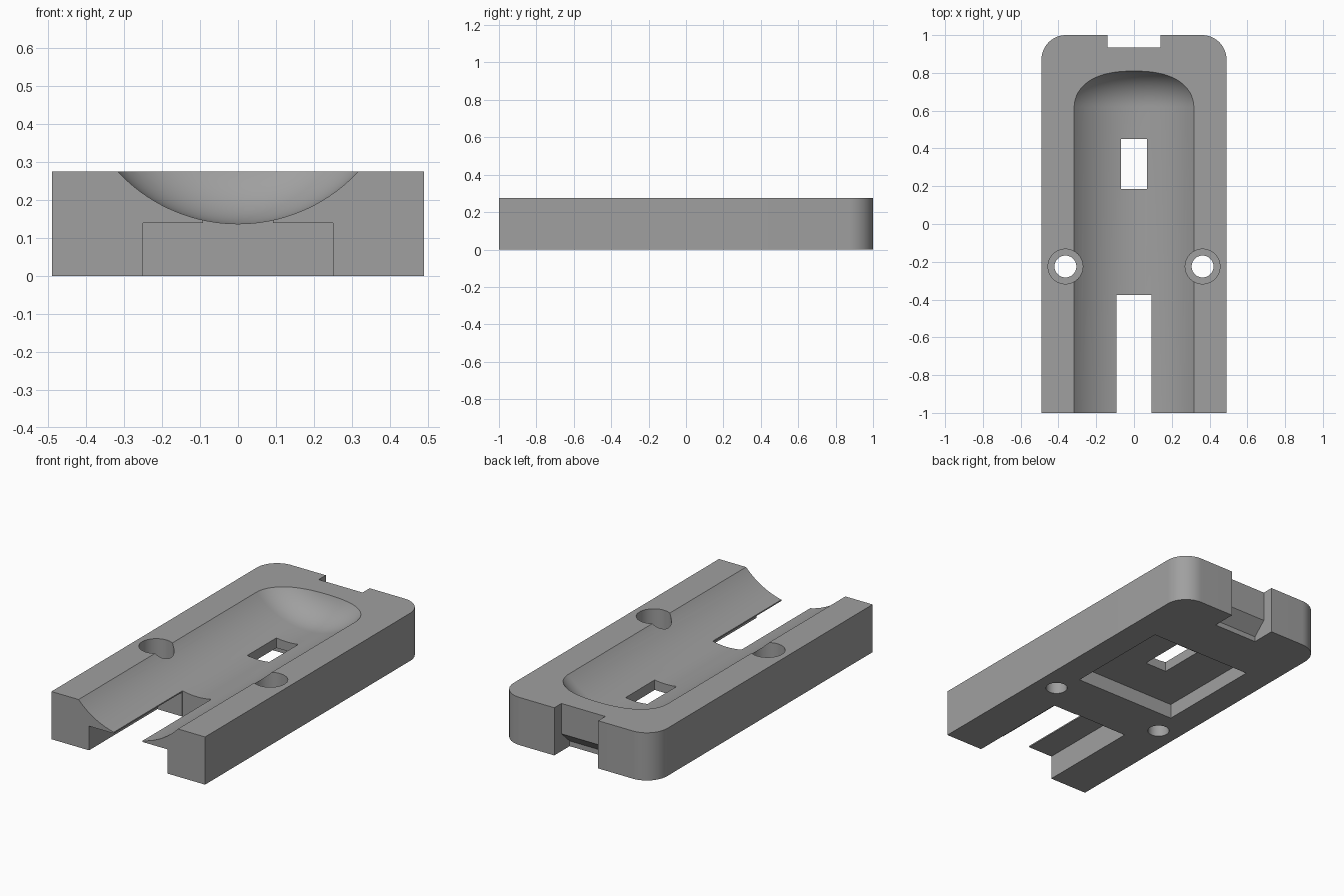
import bpy, bmesh, math

if "Cube" in bpy.data.objects:
    bpy.data.objects.remove(bpy.data.objects["Cube"])

W, H = 0.49, 0.275          # half width, height
R, AXIS_Z = 0.433, 0.57     # trough radius and axis height


def mesh_object(name, bm):
    bmesh.ops.recalc_face_normals(bm, faces=bm.faces)
    me = bpy.data.meshes.new(name)
    bm.to_mesh(me)
    bm.free()
    ob = bpy.data.objects.new(name, me)
    bpy.context.collection.objects.link(ob)
    return ob


def prism(name, points, offset):
    """Extrude a closed 3D outline along an offset."""
    bm = bmesh.new()
    face = bm.faces.new([bm.verts.new(p) for p in points])
    out = bmesh.ops.extrude_face_region(bm, geom=[face])
    verts = [v for v in out["geom"] if isinstance(v, bmesh.types.BMVert)]
    bmesh.ops.translate(bm, verts=verts, vec=offset)
    return mesh_object(name, bm)


def box(name, x0, x1, y0, y1, z0, z1):
    pts = [(x0, y0, z0), (x1, y0, z0), (x1, y1, z0), (x0, y1, z0)]
    return prism(name, pts, (0, 0, z1 - z0))


def cylinder(name, x, y, r, z0, z1, n=48):
    pts = [(x + r * math.cos(2 * math.pi * i / n),
            y + r * math.sin(2 * math.pi * i / n), z0) for i in range(n)]
    return prism(name, pts, (0, 0, z1 - z0))


# Block with two rounded back corners
rad = 0.13
outline = [(-W, -1, 0), (W, -1, 0)]
for sx, start in ((1, 0), (-1, 90)):
    for i in range(17):
        a = math.radians(start + 90 * i / 16)
        outline.append((sx * (W - rad) + rad * math.cos(a),
                        1 - rad + rad * math.sin(a), 0))
block = prism("cradle_block", outline, (0, 0, H))

# Trough: lathed around a lengthwise axis, filleted at its closed end
fillet, y_start = 0.2, 0.62
profile = [(0, -1.1), (R, -1.1), (R, y_start)]
for i in range(1, 17):
    a = math.radians(90 * i / 16)
    profile.append((R - fillet + fillet * math.cos(a),
                    y_start + fillet * math.sin(a)))
profile.append((0, y_start + fillet))
bm = bmesh.new()
vs = [bm.verts.new((0, y, AXIS_Z - r)) for r, y in profile]
edges = [bm.edges.new(p) for p in zip(vs, vs[1:])]
bmesh.ops.spin(bm, geom=vs + edges, cent=(0, 0, AXIS_Z), axis=(0, 1, 0),
               angle=2 * math.pi, steps=128, use_duplicate=False)
bmesh.ops.remove_doubles(bm, verts=bm.verts, dist=1e-5)
cutters = [mesh_object("trough_cutter", bm)]

# Window, underside pocket, front slot and front channel
cutters += [
    box("window_cutter", -0.07, 0.07, 0.185, 0.45, -0.1, 0.4),
    box("pocket_cutter", -0.325, 0.325, -0.075, 0.565, -0.1, 0.085),
    box("slot_cutter", -0.092, 0.092, -1.1, -0.375, -0.1, 0.4),
    box("channel_cutter", -0.25, 0.25, -1.1, -0.378, -0.1, 0.1395),
]

# Back notch with a sloped undercut
notch = [(1.1, -0.1), (1.1, 0.4), (0.935, 0.4), (0.935, 0.1),
         (0.86, 0.03), (0.86, -0.1)]
cutters.append(prism("notch_cutter", [(-0.14, y, z) for y, z in notch],
                     (0.28, 0, 0)))

# Counterbored screw holes
for x in (-0.363, 0.363):
    cutters.append(cylinder("hole_cutter", x, -0.225, 0.058, -0.1, 0.4))
    cutters.append(cylinder("counterbore_cutter", x, -0.225, 0.092, 0.135, 0.4))

# Apply all cuts
bpy.context.view_layer.objects.active = block
for c in cutters:
    c.hide_render = True
    mod = block.modifiers.new("cut", 'BOOLEAN')
    mod.operation = 'DIFFERENCE'
    mod.solver = 'EXACT'
    mod.object = c
    bpy.ops.object.modifier_apply(modifier=mod.name)
for c in cutters:
    bpy.data.objects.remove(c)

# Smooth curves, sharp edges, single grey
mat = bpy.data.materials.new("mid_grey")
mat.diffuse_color = (0.35, 0.35, 0.35, 1)
mat.use_nodes = True
mat.node_tree.nodes["Principled BSDF"].inputs["Base Color"].default_value = mat.diffuse_color
block.data.materials.clear()
block.data.materials.append(mat)
block.data.polygons.foreach_set("material_index", [0] * len(block.data.polygons))
block.select_set(True)
bpy.ops.object.shade_smooth_by_angle(angle=math.radians(25))
